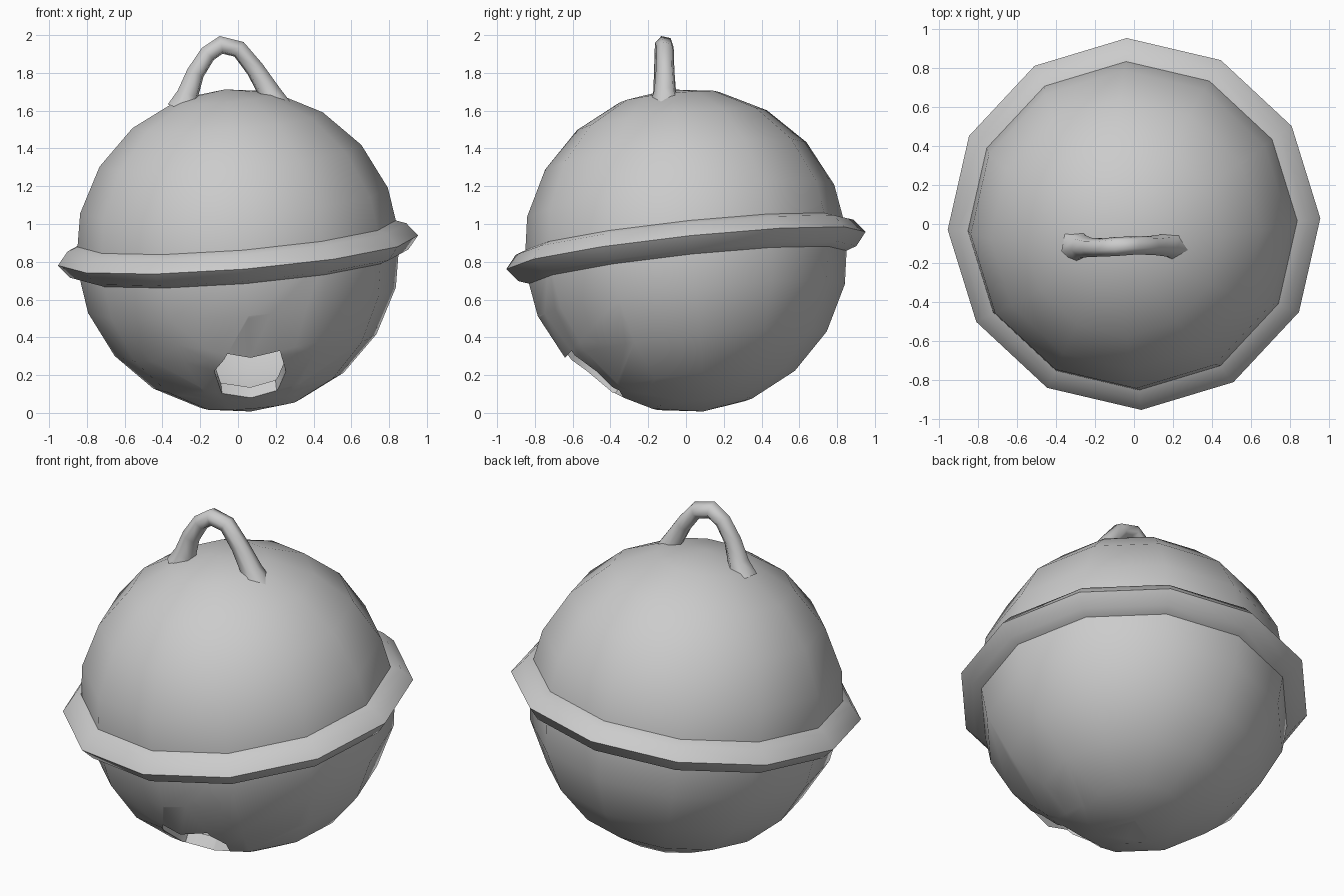
import bpy, bmesh, math
from mathutils import Vector, Matrix

if "Cube" in bpy.data.objects:
    bpy.data.objects.remove(bpy.data.objects["Cube"])

# The bell leans slightly: its axis points a little left and forward
CENTRE = Vector((0, 0, 0.86))
AXIS = Vector((-0.08, -0.107, 1)).normalized()
TILT = (Matrix.Translation(CENTRE) @ Vector((0, 0, 1)).rotation_difference(AXIS).to_matrix().to_4x4()
        @ Matrix.Rotation(math.radians(2), 4, 'Z'))
SIDES = 12


def smooth(obj, angle):
    bpy.ops.object.select_all(action='DESELECT')
    obj.select_set(True)
    bpy.context.view_layer.objects.active = obj
    bpy.ops.object.shade_smooth_by_angle(angle=math.radians(angle))


def finish(bm, name, angle):
    mesh = bpy.data.meshes.new(name)
    bm.to_mesh(mesh)
    bm.free()
    obj = bpy.data.objects.new(name, mesh)
    bpy.context.collection.objects.link(obj)
    smooth(obj, angle)
    return obj


# Hollow ball
bm = bmesh.new()
bmesh.ops.create_uvsphere(bm, u_segments=SIDES, v_segments=10, radius=0.86)
bmesh.ops.transform(bm, matrix=TILT, verts=bm.verts)

# Sound hole: cut its outline out of the ball, low on the front
out = Vector((0.065, -0.49, -0.66)).normalized()
u = Vector((1, 0, 0))
u = (u - out * u.dot(out)).normalized()
v = u.cross(out)
if v.z < 0:
    v = -v
outline = [(-.12, .18), (.16, .17), (.19, 0), (.14, -.16), (0, -.20), (-.15, -.15), (-.19, .04)]
hub = CENTRE + out * 0.84
planes = []
for i, (a, b) in enumerate(outline):
    c, d = outline[(i + 1) % len(outline)]
    p, q = hub + u * a + v * b, hub + u * c + v * d
    n = (q - p).cross(out).normalized()
    if n.dot(hub - p) > 0:
        n = -n
    planes.append((p, n))
for p, n in planes:
    near = [f for f in bm.faces if (f.calc_center_median() - hub).length < 0.5]
    geom = near + list({e for f in near for e in f.edges}) + list({w for f in near for w in f.verts})
    bmesh.ops.bisect_plane(bm, geom=geom, plane_co=p, plane_no=n, dist=1e-5)


def inside(f):
    c = f.calc_center_median()
    return (c - CENTRE).dot(out) > 0 and all((c - p).dot(n) < 0 for p, n in planes)


bmesh.ops.delete(bm, geom=[f for f in bm.faces if inside(f)], context='FACES')

# Lip turned inward around the hole
rim = [e for e in bm.edges if e.is_boundary]
ext = bmesh.ops.extrude_edge_only(bm, edges=rim)['geom']
bmesh.ops.translate(bm, vec=-out * 0.07, verts=[g for g in ext if isinstance(g, bmesh.types.BMVert)])
bmesh.ops.recalc_face_normals(bm, faces=bm.faces)
finish(bm, "bell_shell", 40)

# Raised band around the middle
bm = bmesh.new()
profile = [(0.83, 0.095), (0.90, 0.07), (0.957, 0), (0.90, -0.07), (0.83, -0.095)]
verts = [bm.verts.new((r, 0, z)) for r, z in profile]
edges = [bm.edges.new(pair) for pair in zip(verts, verts[1:])]
bmesh.ops.spin(bm, geom=verts + edges, cent=(0, 0, 0), axis=(0, 0, 1),
               angle=math.tau, steps=SIDES, use_merge=True)
bmesh.ops.remove_doubles(bm, verts=bm.verts, dist=1e-4)
bmesh.ops.recalc_face_normals(bm, faces=bm.faces)
bmesh.ops.transform(bm, matrix=TILT, verts=bm.verts)
finish(bm, "bell_band", 60)

# Hanging loop with flared feet: x, y, z, thickness
path = [(-.29, -.11, 1.61, 1.8), (-.265, -.115, 1.69, 1.2), (-.225, -.12, 1.80, 1.0),
        (-.16, -.12, 1.90, .95), (-.09, -.115, 1.948, 1.0), (.005, -.11, 1.925, .95),
        (.09, -.11, 1.82, 1.0), (.165, -.11, 1.70, 1.2), (.20, -.11, 1.61, 1.8)]
curve = bpy.data.curves.new("hanging_loop", 'CURVE')
curve.dimensions = '3D'
curve.bevel_depth = 0.05
curve.bevel_resolution = 1
spline = curve.splines.new('POLY')
spline.points.add(len(path) - 1)
for pt, (x, y, z, r) in zip(spline.points, path):
    pt.co = (x, y, z, 1)
    pt.radius = r
loop = bpy.data.objects.new("hanging_loop", curve)
bpy.context.collection.objects.link(loop)
bpy.ops.object.select_all(action='DESELECT')
loop.select_set(True)
bpy.context.view_layer.objects.active = loop
bpy.ops.object.convert(target='MESH')
smooth(bpy.context.view_layer.objects.active, 65)
